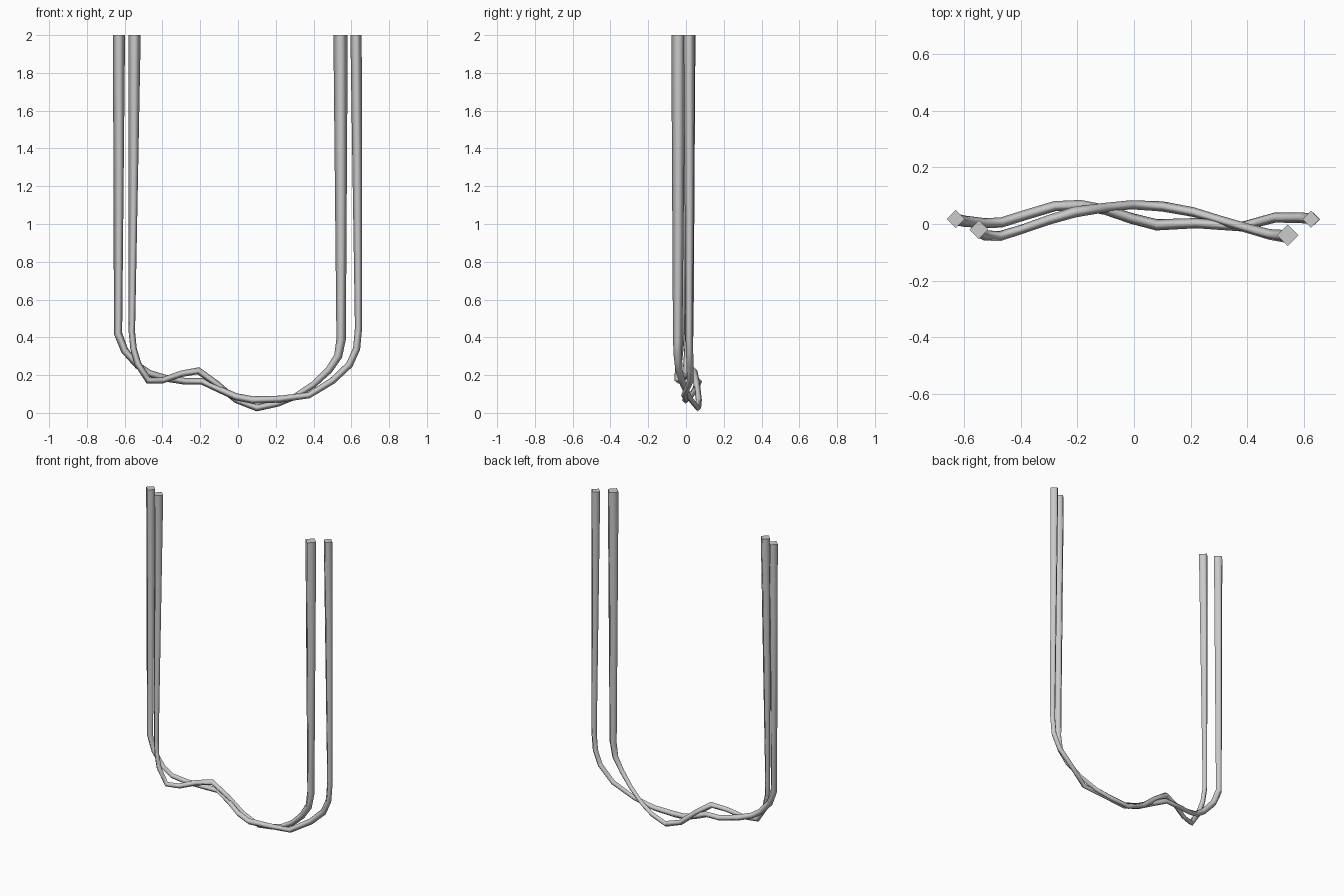
import bpy, bmesh
from mathutils import Vector


def strand(name, path):
    """Sweep a four-sided diamond section along (x, y, z, radius) points."""
    bm = bmesh.new()
    pts = [Vector(p[:3]) for p in path]
    rings = []
    last = len(pts) - 1
    for i, p in enumerate(pts):
        a = (p - pts[i - 1]).normalized() if i > 0 else Vector((0, 0, -1))
        b = (pts[i + 1] - p).normalized() if i < last else Vector((0, 0, 1))
        t = (a + b).normalized()
        side = Vector((0, 1, 0))
        side = (side - t * side.dot(t)).normalized()
        up = t.cross(side)
        r = path[i][3]
        rings.append([bm.verts.new(p + d * r) for d in (side, up, -side, -up)])
    for r0, r1 in zip(rings, rings[1:]):
        for k in range(4):
            j = (k + 1) % 4
            bm.faces.new((r0[k], r0[j], r1[j], r1[k])).smooth = True
    # end caps
    for ring in (rings[0], rings[-1]):
        bm.faces.new(ring)
    bmesh.ops.recalc_face_normals(bm, faces=bm.faces)
    me = bpy.data.meshes.new(name)
    bm.to_mesh(me)
    bm.free()
    ob = bpy.data.objects.new(name, me)
    bpy.context.collection.objects.link(ob)
    return ob


# strand with the outer hanging ends
strand("outer_cord", [
    (-0.63, 0.018, 2.0, 0.032), (-0.635, 0.018, 0.42, 0.022),
    (-0.60, 0.01, 0.33, 0.02), (-0.53, 0.003, 0.25, 0.018),
    (-0.47, 0.005, 0.21, 0.018), (-0.39, 0.03, 0.185, 0.018),
    (-0.28, 0.063, 0.167, 0.018), (-0.19, 0.067, 0.167, 0.018),
    (-0.10, 0.05, 0.125, 0.018), (-0.01, 0.02, 0.085, 0.019),
    (0.08, -0.003, 0.068, 0.02), (0.22, 0.003, 0.073, 0.018),
    (0.375, -0.01, 0.093, 0.016), (0.50, 0.023, 0.17, 0.018),
    (0.59, 0.022, 0.255, 0.019), (0.628, 0.018, 0.34, 0.019),
    (0.638, 0.017, 0.45, 0.019), (0.625, 0.017, 2.0, 0.03)])

# strand with the inner hanging ends
strand("inner_cord", [
    (-0.548, -0.02, 2.0, 0.033), (-0.562, -0.022, 0.43, 0.017),
    (-0.553, -0.03, 0.34, 0.017), (-0.53, -0.04, 0.26, 0.018),
    (-0.475, -0.043, 0.172, 0.018), (-0.40, -0.02, 0.172, 0.016),
    (-0.30, 0.015, 0.207, 0.017), (-0.21, 0.042, 0.223, 0.019),
    (-0.11, 0.057, 0.152, 0.017), (-0.01, 0.068, 0.068, 0.016),
    (0.10, 0.062, 0.026, 0.018), (0.21, 0.042, 0.05, 0.017),
    (0.30, 0.015, 0.085, 0.016), (0.40, -0.015, 0.15, 0.017),
    (0.48, -0.037, 0.225, 0.019), (0.53, -0.043, 0.30, 0.022),
    (0.546, -0.044, 0.39, 0.025), (0.543, -0.04, 2.0, 0.038)])
